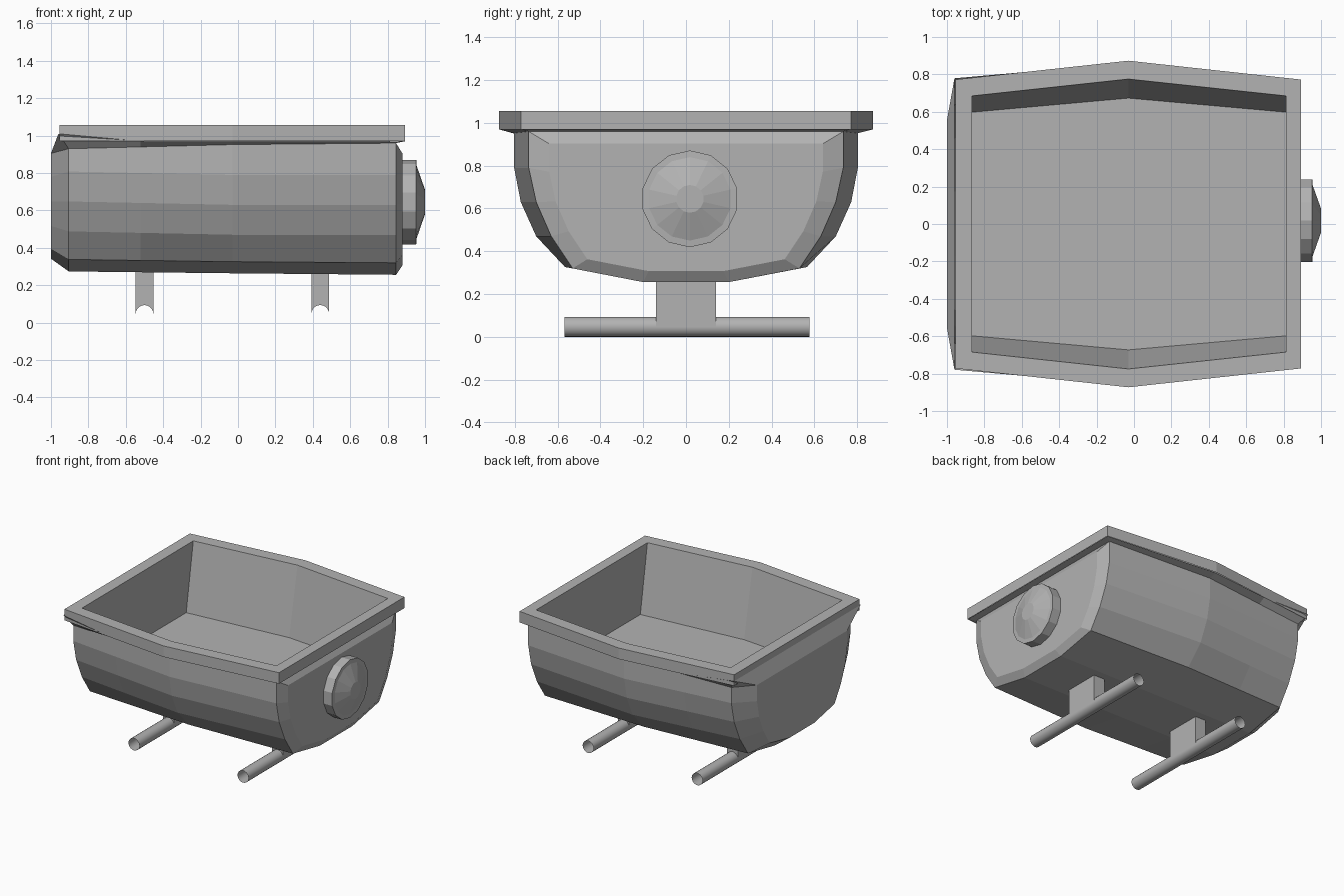
import bpy, bmesh
from math import cos, sin, pi

if "Cube" in bpy.data.objects:
    bpy.data.objects.remove(bpy.data.objects["Cube"])

grey = bpy.data.materials.new("dark_grey")
grey.diffuse_color = (.45, .45, .45, 1)
grey.use_nodes = True
grey.node_tree.nodes["Principled BSDF"].inputs["Base Color"].default_value = grey.diffuse_color


def build(name, verts, faces):
    bm = bmesh.new()
    vs = [bm.verts.new(v) for v in verts]
    for f in faces:
        bm.faces.new([vs[i] for i in f])
    bmesh.ops.remove_doubles(bm, verts=bm.verts, dist=1e-5)
    bmesh.ops.recalc_face_normals(bm, faces=bm.faces)
    me = bpy.data.meshes.new(name)
    bm.to_mesh(me)
    bm.free()
    me.materials.append(grey)
    ob = bpy.data.objects.new(name, me)
    bpy.context.collection.objects.link(ob)
    return ob


def loft(rings, closed):
    """Quads between consecutive rings of equal length."""
    n = len(rings[0])
    verts = [p for r in rings for p in r]
    faces = [(k * n + i, k * n + (i + 1) % n, (k + 1) * n + (i + 1) % n, (k + 1) * n + i)
             for k in range(len(rings) - 1) for i in range(n if closed else n - 1)]
    return verts, faces


# Tub shell: half sections (y, z), lofted along x, bulging in the middle
END = [(.735, .79), (.70, .63), (.63, .47), (.53, .32), (.20, .256)]
MID = [(.803, .79), (.772, .63), (.70, .47), (.565, .326), (.20, .264)]


def section(x, pts, flare, top, dz=0):
    half = [flare, (x, *top)] + [(x, y, z + dz) for y, z in pts]
    return half + [(px, -y, z) for px, y, z in reversed(half)]


def inset(ring, x, sy, sz, first):
    half = [first] + [(x, y * sy, .65 + (z - .65) * sz) for _, y, z in ring[1:7]]
    return half + [(px, -y, z) for px, y, z in reversed(half)]


left = section(-.905, END, (-.96, .779, 1.01), (.735, .93), .018)
mid = section(-.03, MID, (-.03, .868, .968), (.803, .952))
right = section(.845, END, (.892, .77, .97), (.735, .96))
# Extra station where the flare dips below the rim
t = .56
between = [tuple(m + (l - m) * t for l, m in zip(a, b)) for a, b in zip(left, mid)]
between[0], between[13] = (-.52, .818, .97), (-.52, -.818, .97)
left_end = inset(left, -1.0, .755, .82, left[0])
left_end[1], left_end[12] = (-1, .555, .905), (-1, -.555, .905)
right_end = inset(right, .88, .87, .87, right[1])
right_end[1], right_end[12] = (.88, .64, .903), (.88, -.64, .903)
verts, faces = loft([left_end, left, between, mid, right, right_end], False)
n = 14
faces += [tuple(range(1, 13)), (0, 1, 12, 13)]                       # left cap and its top slope
faces += [tuple(5 * n + i for i in range(1, 13)), tuple(5 * n + i for i in (0, 1, 12, 13)),
          tuple(4 * n + i for i in (0, 1, 12, 13))]                  # right cap, slope, lip
build("tub_shell", verts, faces)


# Rim with the hollow basin
def hexagon(x0, x1, y_end, y_mid, z):
    return [(x0, -y_end, z), (-.03, -y_mid, z), (x1, -y_end, z),
            (x1, y_end, z), (-.03, y_mid, z), (x0, y_end, z)]


verts, faces = loft([hexagon(-.955, .894, .772, .873, .97),
                     hexagon(-.955, .894, .772, .873, 1.056),
                     hexagon(-.865, .812, .685, .775, 1.056),
                     hexagon(-.865, .812, .598, .673, .53)], True)
faces.append(tuple(range(18, 24)))
build("rim_and_basin", verts, faces)

# Round knob on the right end
S = 14
rings = [[(x, .018 + r * cos(pi / 2 + 2 * pi * i / S), .645 + r * sin(pi / 2 + 2 * pi * i / S))
          for i in range(S)]
         for x, r in [(.875, .226), (.953, .226), (.955, .195), (1.0, .065)]]
verts, faces = loft(rings, True)
faces.append(tuple(range(3 * S, 4 * S)))
build("end_knob", verts, faces)

# Feet: open tubes across y, each under a saddle post
R = .047
for side, x in (("left", -.50), ("right", .44)):
    tube = [[(x + R * cos(2 * pi * i / 20), y, R + R * sin(2 * pi * i / 20)) for i in range(20)]
            for y in (-.567, .577)]
    ob = build(side + "_foot_tube", *loft(tube, True))
    for p in ob.data.polygons:
        p.use_smooth = True

    prof = [(x + R, .30)] + [(x + R * cos(pi * i / 10), R + R * sin(pi * i / 10))
                             for i in range(11)] + [(x - R, .30)]
    verts, faces = loft([[(px, y, z) for px, z in prof] for y in (-.14, .14)], True)
    m = len(prof)
    faces += [tuple(range(m)), tuple(range(m, 2 * m))]
    build(side + "_foot_post", verts, faces)
